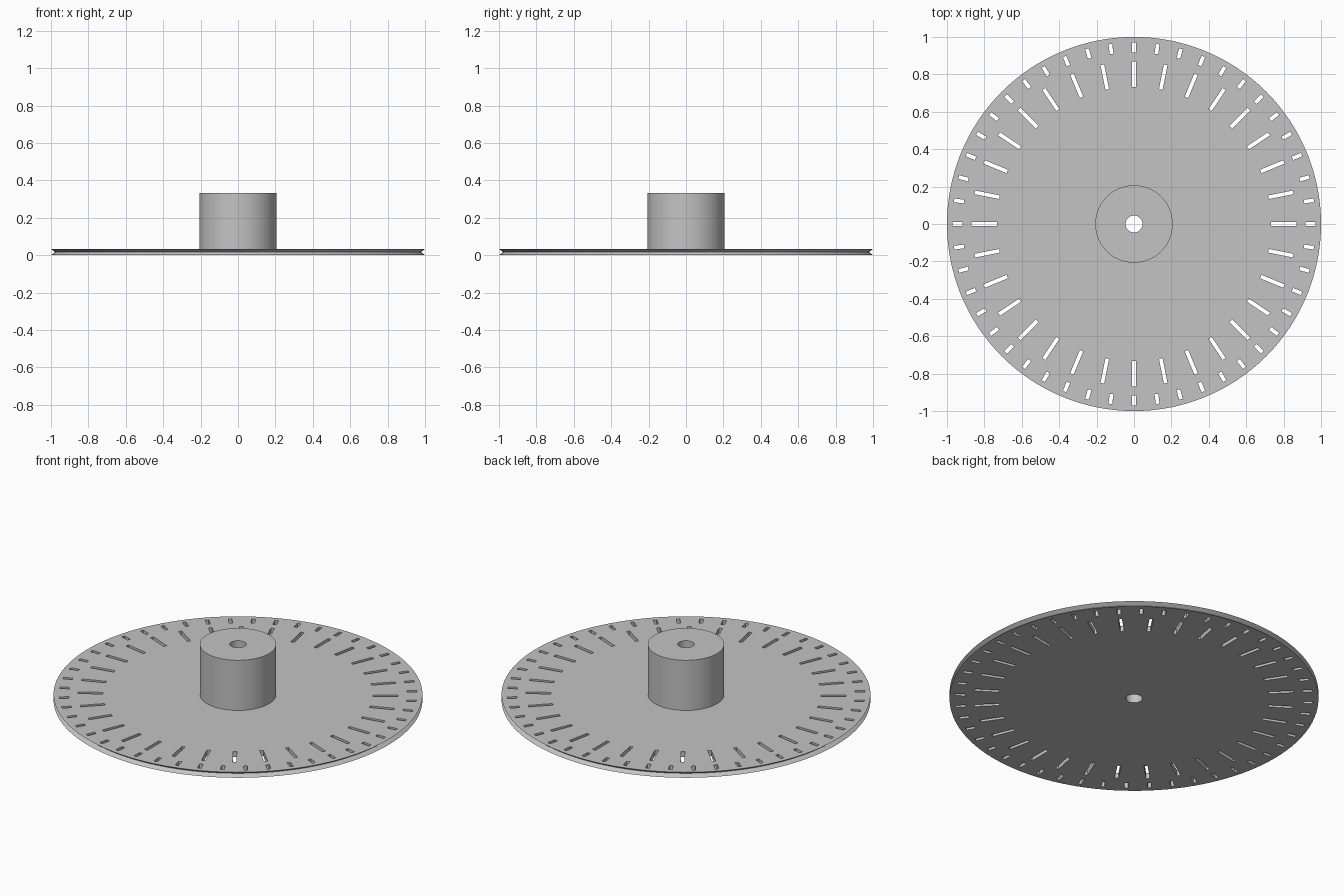
import bpy, bmesh, math
from mathutils import Matrix

cube = bpy.data.objects.get("Cube")
if cube:
    bpy.data.objects.remove(cube, do_unlink=True)

SEGMENTS = 128
DISC_TOP, HUB_TOP = 0.033, 0.333
HUB_R, BORE_R, GROOVE_R = 0.207, 0.045, 0.978

grey = bpy.data.materials.new("plain grey")
grey.use_nodes = True
grey.diffuse_color = (0.55, 0.55, 0.55, 1)
grey.node_tree.nodes["Principled BSDF"].inputs["Base Color"].default_value = grey.diffuse_color


def add_object(name, bm):
    bmesh.ops.recalc_face_normals(bm, faces=bm.faces)
    mesh = bpy.data.meshes.new(name)
    bm.to_mesh(mesh)
    bm.free()
    mesh.materials.append(grey)
    obj = bpy.data.objects.new(name, mesh)
    bpy.context.collection.objects.link(obj)
    return obj


def lathe(name, profile):
    """Revolve a closed (radius, height) profile around z."""
    bm = bmesh.new()
    rings = []
    for i in range(SEGMENTS):
        a = math.tau * i / SEGMENTS
        rings.append([bm.verts.new((r * math.cos(a), r * math.sin(a), z)) for r, z in profile])
    n = len(profile)
    for i, ring in enumerate(rings):
        nxt = rings[(i + 1) % SEGMENTS]
        for j in range(n):
            k = (j + 1) % n
            bm.faces.new((ring[j], nxt[j], nxt[k], ring[k]))
    return add_object(name, bm)


def add_slots(bm, count, inner, outer, width):
    """Ring of radial boxes that pass through the disc."""
    for i in range(count):
        matrix = (Matrix.Rotation(math.tau * i / count, 4, "Z")
                  @ Matrix.Translation(((inner + outer) / 2, 0, DISC_TOP / 2))
                  @ Matrix.Diagonal((outer - inner, width, 0.1, 1)))
        bmesh.ops.create_cube(bm, size=1, matrix=matrix)


# Disc with V-grooved rim, raised hub and through bore
wheel = lathe("slotted_disc_with_hub", [
    (BORE_R, 0), (1, 0), (GROOVE_R, DISC_TOP / 2), (1, DISC_TOP),
    (HUB_R, DISC_TOP), (HUB_R, HUB_TOP), (BORE_R, HUB_TOP)])

# Two rings of slots cut through the disc
bm = bmesh.new()
add_slots(bm, 48, 0.917, 0.97, 0.02)
add_slots(bm, 32, 0.733, 0.868, 0.02)
cutter = add_object("slot_cutter", bm)

cut = wheel.modifiers.new("slots", "BOOLEAN")
cut.operation = "DIFFERENCE"
cut.solver = "EXACT"
cut.object = cutter
bpy.ops.object.select_all(action="DESELECT")
wheel.select_set(True)
bpy.context.view_layer.objects.active = wheel
bpy.ops.object.modifier_apply(modifier=cut.name)
bpy.data.objects.remove(cutter, do_unlink=True)

bpy.ops.object.shade_smooth_by_angle(angle=math.radians(30))
